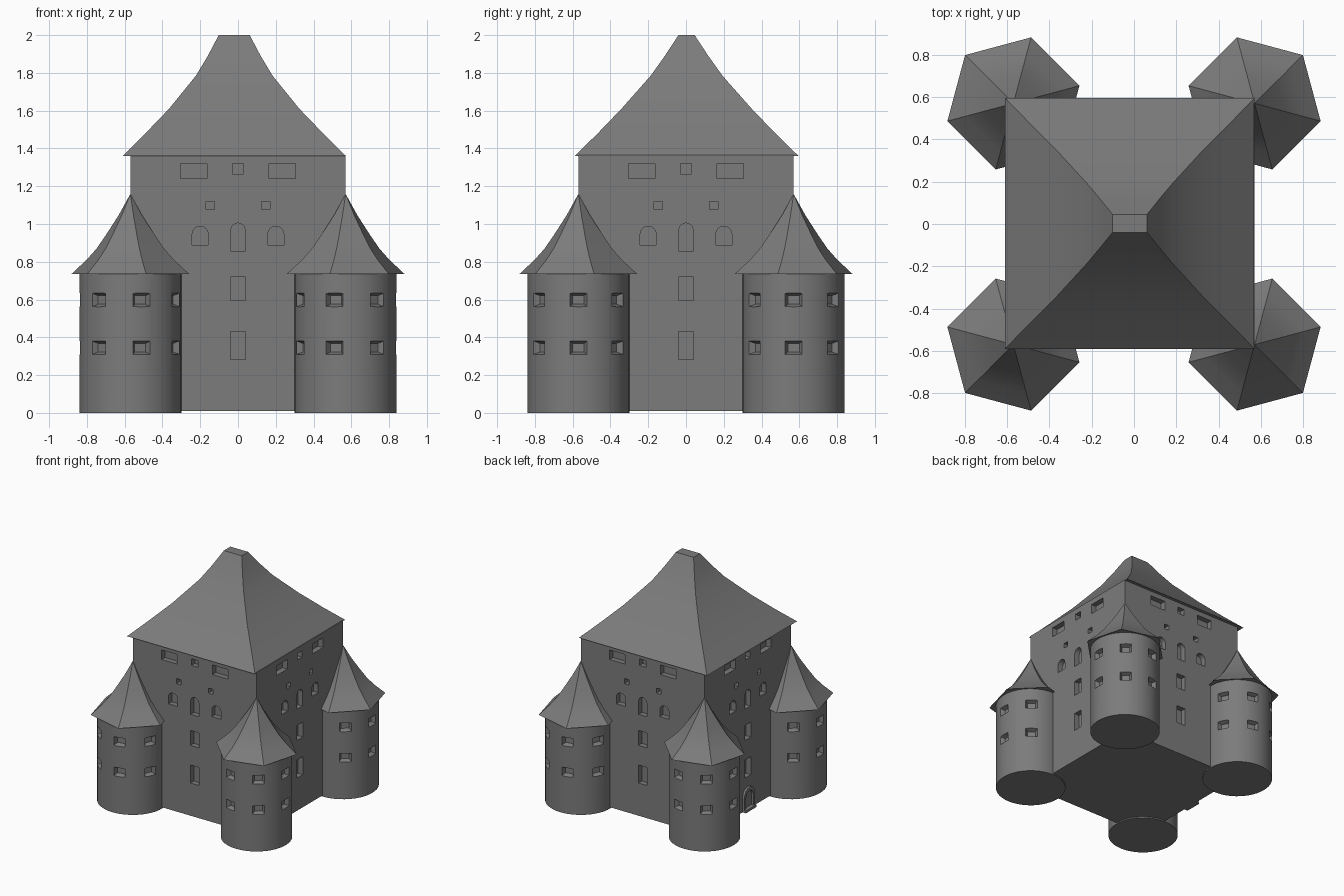
import bpy, bmesh
from math import pi, cos, sin, radians, atan2
from mathutils import Vector

if "Cube" in bpy.data.objects:
    bpy.data.objects.remove(bpy.data.objects["Cube"])

# Dark grey stone used on every part
stone = bpy.data.materials.new("dark_grey")
stone.diffuse_color = (0.2, 0.2, 0.2, 1)
stone.use_nodes = True
stone.node_tree.nodes["Principled BSDF"].inputs["Base Color"].default_value = stone.diffuse_color


def finish(name, bm):
    bmesh.ops.recalc_face_normals(bm, faces=bm.faces)
    me = bpy.data.meshes.new(name)
    bm.to_mesh(me)
    bm.free()
    me.materials.append(stone)
    ob = bpy.data.objects.new(name, me)
    bpy.context.collection.objects.link(ob)
    return ob


def loft(bm, rings):
    """Skin closed rings of points and cap both ends."""
    loops = [[bm.verts.new(p) for p in r] for r in rings]
    for a, b in zip(loops, loops[1:]):
        n = len(a)
        for i in range(n):
            bm.faces.new((a[i], a[(i + 1) % n], b[(i + 1) % n], b[i]))
    bm.faces.new(loops[0][::-1])
    bm.faces.new(loops[-1])


def rect(w, h):
    return [(-w / 2, -h / 2), (w / 2, -h / 2), (w / 2, h / 2), (-w / 2, h / 2)]


def arch(w, h):
    r = w / 2
    top = [(r * cos(pi * i / 8), h / 2 - r + r * sin(pi * i / 8)) for i in range(9)]
    return [(-r, -h / 2), (r, -h / 2)] + top


def opening(bm, centre, ang, dist, u, z, outer, inner, d_out, d_in):
    """Prism on a wall facing angle ang; d_out / d_in are offsets from the wall."""
    n = Vector((cos(ang), sin(ang), 0))
    t = Vector((-sin(ang), cos(ang), 0))
    o = Vector((centre[0], centre[1], z)) + t * u
    ring = lambda pts, d: [o + n * (dist + d) + t * a + Vector((0, 0, b)) for a, b in pts]
    loft(bm, [ring(outer, d_out), ring(inner, d_in)])


def cut(ob, bm):
    cutter = finish("cutter", bm)
    cutter.hide_render = True
    mod = ob.modifiers.new("openings", 'BOOLEAN')
    mod.operation, mod.solver, mod.object = 'DIFFERENCE', 'EXACT', cutter
    dg = bpy.context.evaluated_depsgraph_get()
    me = bpy.data.meshes.new_from_object(ob.evaluated_get(dg))
    ob.modifiers.clear()
    ob.data = me
    bpy.data.objects.remove(cutter)


def smooth(ob):
    bpy.ops.object.select_all(action='DESELECT')
    ob.select_set(True)
    bpy.context.view_layer.objects.active = ob
    bpy.ops.object.shade_smooth_by_angle(angle=radians(30))


W = 0.57

# Main block with the same window layout on all four walls
bm = bmesh.new()
loft(bm, [[(x * W, y * W, z) for x, y in ((-1, -1), (1, -1), (1, 1), (-1, 1))] for z in (0.01, 1.365)])
body = finish("main_block", bm)
windows = [(0, 1.292, rect(.06, .055)), (0, .658, rect(.08, .125)), (0, .357, rect(.08, .15)),
           (0, .93, arch(.075, .15))]
for s in (-1, 1):
    windows += [(s * .235, 1.28, rect(.14, .08)), (s * .147, 1.097, rect(.044, .042)),
                (s * .2, .938, arch(.085, .10))]
bm = bmesh.new()
for k in range(4):
    for u, z, shape in windows:
        opening(bm, (0, 0), k * pi / 2, W, u, z, shape, shape, .02, -.045)
cut(body, bm)

# Main roof: slightly off-centre, flared, with a small flat top
bm = bmesh.new()
profile = [(.59, .593, 1.36), (.475, .475, 1.475), (.345, .345, 1.61), (.203, .19, 1.785),
           (.14, .115, 1.89), (.082, .043, 2.0)]
loft(bm, [[(-.02 + a * hx, .003 + b * hy, z) for a, b in ((-1, -1), (1, -1), (1, 1), (-1, 1))]
          for hx, hy, z in profile])
smooth(finish("main_roof", bm))

# Corner towers with splayed windows and six-sided flared roofs
for sx in (-1, 1):
    for sy in (-1, 1):
        c = (sx * W, sy * W)
        tag = ("left" if sx < 0 else "right") + ("_front" if sy < 0 else "_back")
        bm = bmesh.new()
        loft(bm, [[(c[0] + .27 * cos(2 * pi * i / 48), c[1] + .27 * sin(2 * pi * i / 48), z)
                   for i in range(48)] for z in (0, .737)])
        tower = finish("tower_" + tag, bm)
        bm = bmesh.new()
        for i in range(7):
            a = 2 * pi * i / 7 + (pi if sx < 0 else 0)
            if cos(a) * sx < 0 and sin(a) * sy < 0:
                continue  # buried in the main block
            for z in (.598, .345):
                opening(bm, c, a, .27, 0, z, rect(.11, .085), rect(.06, .045), .015, -.035)
        cut(tower, bm)
        smooth(tower)

        bm = bmesh.new()
        a0 = atan2(sy, sx)
        loft(bm, [[(c[0] + r * cos(a0 + i * pi / 3), c[1] + r * sin(a0 + i * pi / 3), z)
                   for i in range(6)]
                  for r, z in ((.323, .735), (.24, .81), (.185, .87), (.135, .94), (.065, 1.045), (.002, 1.155))])
        smooth(finish("tower_roof_" + tag, bm))

# Arched doorway and step on the left wall
bm = bmesh.new()
opening(bm, (0, 0), pi, W, 0, .105, arch(.14, .19), arch(.14, .19), .018, -.02)
door = finish("door_surround", bm)
bm = bmesh.new()
opening(bm, (0, 0), pi, W, 0, .095, arch(.095, .15), arch(.095, .15), .05, -.005)
cut(door, bm)
bm = bmesh.new()
opening(bm, (0, 0), pi, W, 0, .02, rect(.14, .02), rect(.14, .02), .032, -.02)
finish("door_step", bm)
